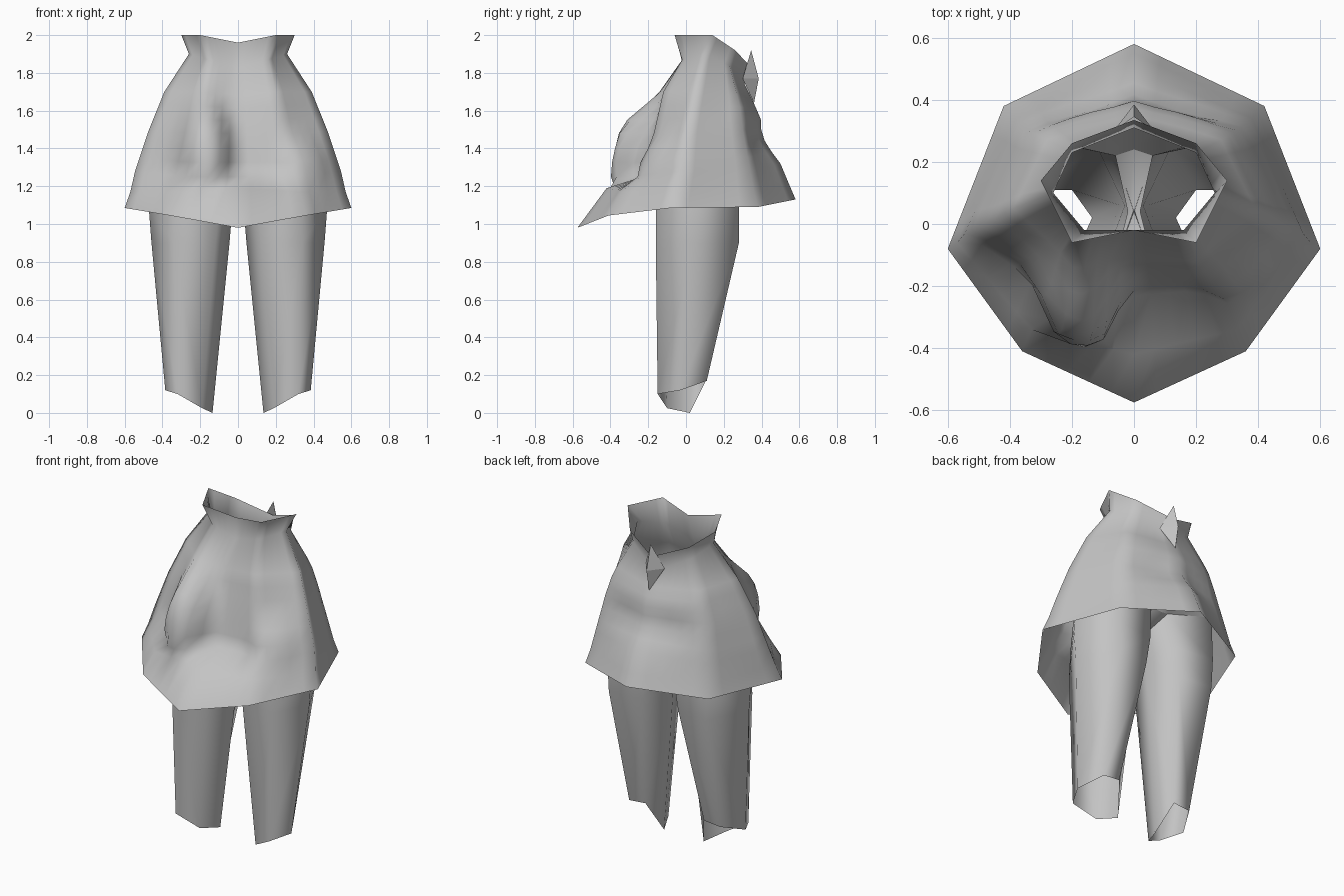
import bpy, bmesh
from math import exp
from mathutils import Vector

cube = bpy.data.objects.get("Cube")
if cube:
    bpy.data.objects.remove(cube)

cloth_grey = bpy.data.materials.new("cloth_grey")
cloth_grey.use_nodes = True
grey = (0.55, 0.55, 0.55, 1)
cloth_grey.diffuse_color = grey
cloth_grey.node_tree.nodes["Principled BSDF"].inputs["Base Color"].default_value = grey


def finish(name, bm, smooth=True):
    """Turn a bmesh into a named, coloured object."""
    bmesh.ops.recalc_face_normals(bm, faces=bm.faces)
    mesh = bpy.data.meshes.new(name)
    bm.to_mesh(mesh)
    bm.free()
    mesh.materials.append(cloth_grey)
    obj = bpy.data.objects.new(name, mesh)
    bpy.context.collection.objects.link(obj)
    for poly in mesh.polygons:
        poly.use_smooth = smooth
    return obj


def loft(name, rings, closed=True):
    """Skin a list of rows of points, leaving both ends open."""
    bm = bmesh.new()
    rows = [[bm.verts.new(p) for p in ring] for ring in rings]
    for low, high in zip(rows, rows[1:]):
        count = len(low)
        for i in range(count if closed else count - 1):
            j = (i + 1) % count
            bm.faces.new((low[i], low[j], high[j], high[i]))
    return finish(name, bm)


def mirror_ring(half):
    """Complete a front-to-back half ring on the other side."""
    points = [Vector(p) for p in half]
    return points + [Vector((-p.x, p.y, p.z)) for p in points[-2:0:-1]]


def divide_ring(ring, steps):
    """Add evenly spaced points along each straight side."""
    return [a.lerp(b, s / steps)
            for a, b in zip(ring, ring[1:] + ring[:1]) for s in range(steps)]


# Cape: half rings running from front centre to back centre, hem to collar
cape_half_rings = [
    [(0, -.575, .98), (.36, -.41, 1.045), (.6, -.08, 1.085), (.42, .38, 1.09), (0, .58, 1.13)],
    [(0, -.42, 1.19), (.33, -.34, 1.17), (.57, -.06, 1.17), (.4, .36, 1.17), (0, .55, 1.2)],
    [(0, -.23, 1.25), (.28, -.21, 1.25), (.545, -.03, 1.28), (.38, .34, 1.28), (0, .5, 1.32)],
    [(0, -.17, 1.48), (.24, -.17, 1.48), (.475, 0, 1.49), (.34, .3, 1.5), (0, .42, 1.5)],
    [(0, -.11, 1.68), (.2, -.12, 1.7), (.39, .05, 1.7), (.28, .27, 1.68), (0, .35, 1.66)],
    [(0, -.02, 1.83), (.16, -.02, 1.87), (.26, .1, 1.9), (.2, .23, 1.84), (0, .31, 1.74)],
    [(0, -.02, 1.96), (.2, -.06, 2), (.3, .14, 2), (.2, .26, 1.92), (0, .335, 1.84)],
]

# Folds: centre, reach along each axis, push
folds = [
    ((-.18, -.2, 1.38), (.13, .3, .27), (.01, -.19, 0)),    # raised right arm
    ((.36, -.18, 1.3), (.13, .2, .15), (.03, -.06, 0)),     # left hand
    ((.2, .35, 1.6), (.14, .15, .08), (.01, .01, 0)),       # back folds
    ((-.2, .35, 1.6), (.14, .15, .08), (-.01, .01, 0)),
    ((0, .42, 1.44), (.3, .15, .08), (0, -.03, 0)),
]


def fold(point):
    result = point.copy()
    for centre, reach, push in folds:
        distance = sum(((point[k] - centre[k]) / reach[k]) ** 2 for k in range(3))
        result += Vector(push) * exp(-distance ** 2)
    return result


base = [divide_ring(mirror_ring(half), 5) for half in cape_half_rings]
folded_levels = range(1, 4)
cape_rings = [base[0]]
for level, (low, high) in enumerate(zip(base, base[1:])):
    steps = 3 if level in (2, 3) else 1
    for s in range(1, steps + 1):
        ring = [a.lerp(b, s / steps) for a, b in zip(low, high)]
        cape_rings.append([fold(p) for p in ring] if level in folded_levels else ring)
loft("cape", cape_rings)

# Legs: open tapered tubes with a slanted cuff, reaching up inside the cape
leg_rings = [
    [(.135, .02, 0), (.19, -.1, .025), (.32, -.15, .1), (.385, -.03, .12), (.31, .11, .17), (.2, .11, .18)],
    [(.045, .06, .9), (.12, -.13, .9), (.34, -.16, .9), (.458, .04, .9), (.33, .28, .9), (.12, .25, .9)],
    [(.03, .06, 1.08), (.1, -.13, 1.08), (.33, -.16, 1.08), (.472, .04, 1.08), (.34, .28, 1.08), (.09, .25, 1.08)],
    [(0, .04, 1.2), (.06, -.12, 1.25), (.3, -.15, 1.35), (.46, .05, 1.35), (.33, .28, 1.35), (.06, .22, 1.3)],
]
for side, name in ((1, "left_leg"), (-1, "right_leg")):
    loft(name, [[(side * x, y, z) for x, y, z in ring] for ring in leg_rings])

# Seat: saddle between the leg tops, rising to the back of the cape
seat_rows = [
    [(-.06, -.12, 1.25), (0, -.12, 1.24), (.06, -.12, 1.25)],
    [(-.02, .04, 1.2), (0, .04, 1.19), (.02, .04, 1.2)],
    [(-.06, .22, 1.3), (0, .24, 1.28), (.06, .22, 1.3)],
]
loft("seat", seat_rows, closed=False)
back_rows = [
    [(-.33, .28, 1.35), (-.06, .22, 1.3), (0, .24, 1.28), (.06, .22, 1.3), (.33, .28, 1.35)],
    [(-.32, .29, 1.48), (-.12, .36, 1.48), (0, .39, 1.48), (.12, .36, 1.48), (.32, .29, 1.48)],
]
loft("seat_back", back_rows, closed=False)

# Clasp: small pointed diamond, folded along the middle, behind the collar
bm = bmesh.new()
top, bottom = bm.verts.new((0, .345, 1.92)), bm.verts.new((0, .36, 1.64))
belt = [bm.verts.new(p) for p in ((-.065, .3, 1.77), (0, .385, 1.77), (.065, .3, 1.77))]
for a, b in zip(belt, belt[1:]):
    bm.faces.new((a, b, top))
    bm.faces.new((b, a, bottom))
finish("collar_clasp", bm, smooth=False)
